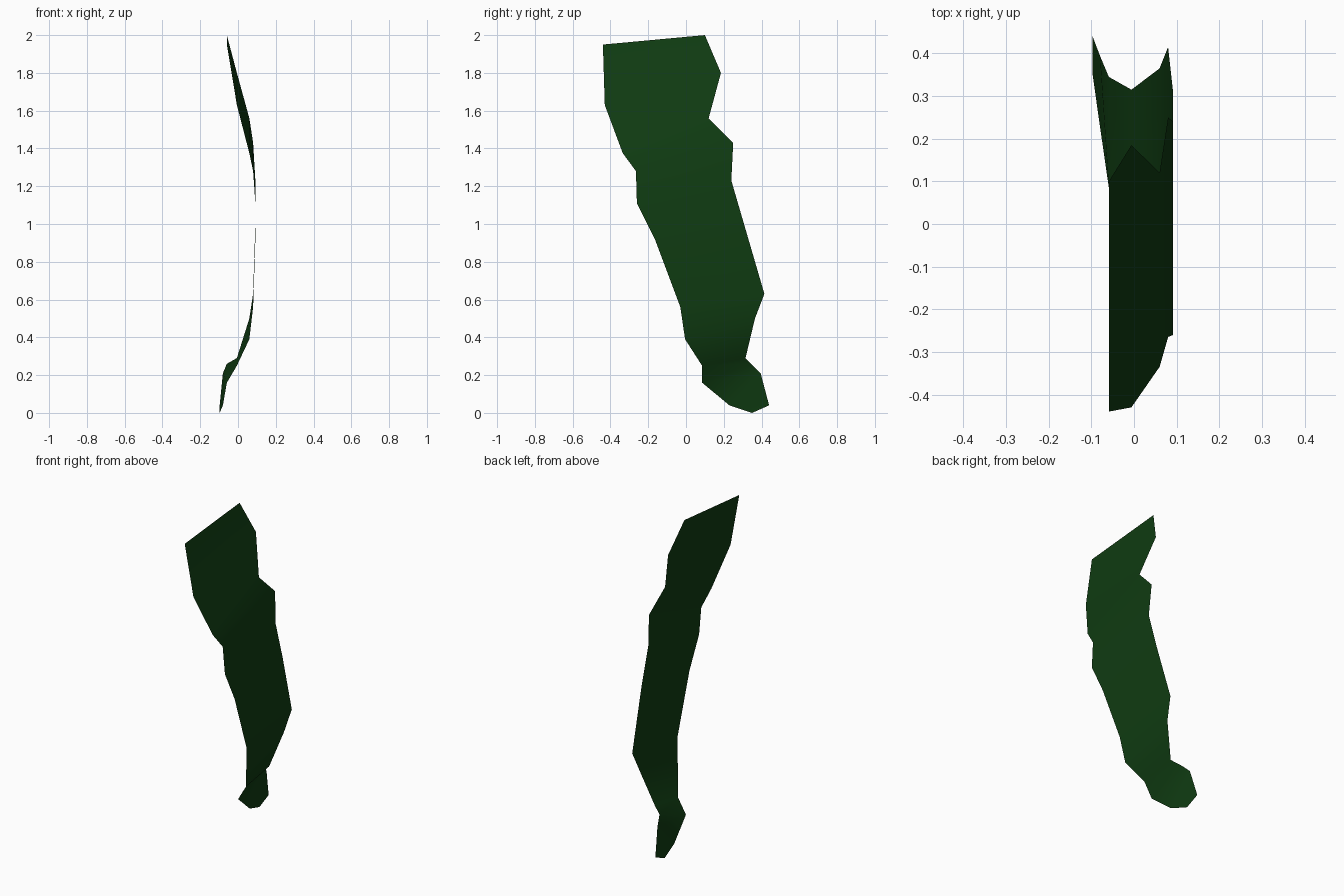
import bpy
import bmesh

if "Cube" in bpy.data.objects:
    bpy.data.objects.remove(bpy.data.objects["Cube"], do_unlink=True)

# Dark leaf green
green = bpy.data.materials.new("dark_leaf_green")
green.use_nodes = True
color = (0.005, 0.045, 0.006, 1.0)
green.diffuse_color = color
green.node_tree.nodes["Principled BSDF"].inputs["Base Color"].default_value = color

# Cross ribs of the blade: bend x, front edge (y, z), back edge (y, z)
ribs = [
    (-0.059, (-0.44, 1.95), (0.10, 2.0)),
    (-0.006, (-0.43, 1.63), (0.185, 1.80)),
    (0.06, (-0.335, 1.375), (0.12, 1.56)),
    (0.08, (-0.265, 1.28), (0.25, 1.43)),
    (0.092, (-0.26, 1.11), (0.24, 1.23)),
    (0.092, (-0.165, 0.92), (0.307, 1.0)),
    (0.08, (-0.03, 0.56), (0.415, 0.63)),
    (0.06, (-0.005, 0.39), (0.365, 0.50)),
    (-0.006, (0.085, 0.25), (0.315, 0.29)),
    (-0.059, (0.085, 0.16), (0.345, 0.26)),
    (-0.08, (0.23, 0.04), (0.395, 0.21)),
    (-0.097, (0.35, 0.0), (0.44, 0.04)),
]

# Thin curved blade, one face between each pair of ribs
bm = bmesh.new()
edges = [[bm.verts.new((x, *p)) for p in (front, back)] for x, front, back in ribs]
for (a, b), (c, d) in zip(edges, edges[1:]):
    face = bm.faces.new((a, c, d, b))
    face.smooth = True
bm.normal_update()

mesh = bpy.data.meshes.new("leaf_blade")
bm.to_mesh(mesh)
bm.free()
mesh.materials.append(green)
leaf = bpy.data.objects.new("leaf_blade", mesh)
bpy.context.collection.objects.link(leaf)
